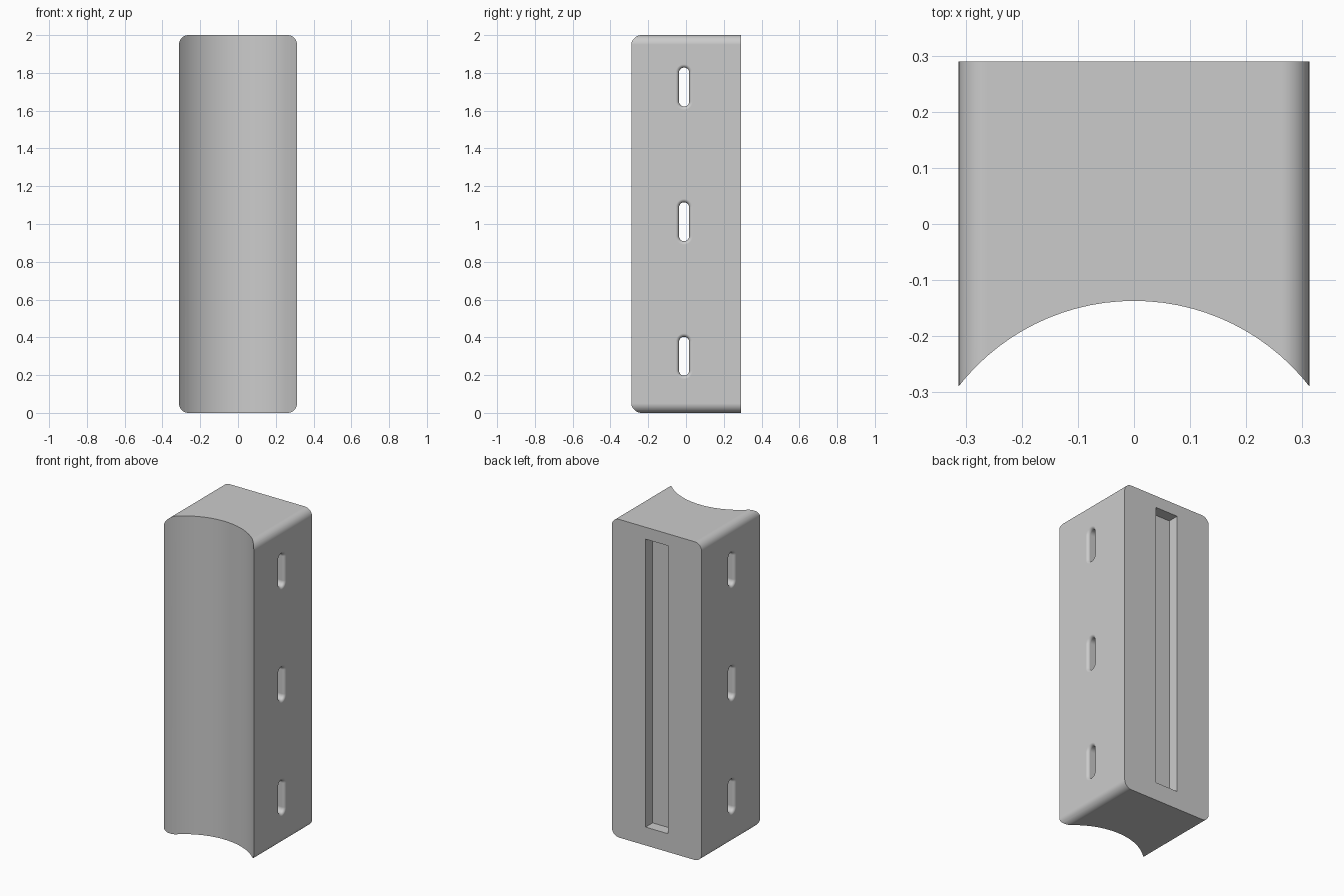
import bpy
import bmesh
from math import cos, sin, pi, radians

if "Cube" in bpy.data.objects:
    bpy.data.objects.remove(bpy.data.objects["Cube"])

HALF_W, HALF_D, HEIGHT = 0.3125, 0.29, 2.0
CORNER = 0.05
FILLET = 0.018

grey = bpy.data.materials.new("plain grey")
grey.use_nodes = True
grey.diffuse_color = (0.6, 0.6, 0.6, 1)
grey.node_tree.nodes["Principled BSDF"].inputs["Base Color"].default_value = grey.diffuse_color


def rounded_rect(half_u, half_v, radius, steps):
    """Outline of a rectangle with round corners, counter-clockwise."""
    points = []
    for i, (su, sv) in enumerate([(1, 1), (-1, 1), (-1, -1), (1, -1)]):
        for k in range(steps + 1):
            a = pi / 2 * (i + k / steps)
            points.append((su * (half_u - radius) + radius * cos(a),
                           sv * (half_v - radius) + radius * sin(a)))
    return points


def loft(name, rings):
    """Closed solid through a list of equal-length rings of 3D points."""
    bm = bmesh.new()
    loops = [[bm.verts.new(p) for p in ring] for ring in rings]
    for a, b in zip(loops, loops[1:]):
        for i in range(len(a)):
            j = (i + 1) % len(a)
            bm.faces.new((a[i], a[j], b[j], b[i]))
    bm.faces.new(loops[0])
    bm.faces.new(loops[-1])
    bmesh.ops.remove_doubles(bm, verts=bm.verts, dist=1e-5)
    bmesh.ops.recalc_face_normals(bm, faces=bm.faces)
    mesh = bpy.data.meshes.new(name)
    bm.to_mesh(mesh)
    bm.free()
    obj = bpy.data.objects.new(name, mesh)
    bpy.context.collection.objects.link(obj)
    mesh.materials.append(grey)
    return obj


# Main block, rounded along its four long depth edges
outline = rounded_rect(HALF_W, HEIGHT / 2, CORNER, 10)
block = loft("grip_block", [[(x, y, z + HEIGHT / 2) for x, z in outline]
                            for y in (-HALF_D, HALF_D)])

# Hollow cylindrical front
R, CY = 0.397, -0.534
circle = [(R * cos(2 * pi * i / 96), CY + R * sin(2 * pi * i / 96)) for i in range(96)]
cutters = [loft("front_hollow_cutter", [[(x, y, z) for x, y in circle] for z in (-0.1, 2.1)])]

# Shallow square-edged groove in the back
groove = [(-0.078, 0.115), (0.078, 0.115), (0.078, 1.925), (-0.078, 1.925)]
cutters.append(loft("back_groove_cutter", [[(x, y, z) for x, z in groove]
                                           for y in (0.22, 0.35)]))


# Three cross slots with rounded ends and filleted mouths
def slot(z_mid):
    flare = [(HALF_W - FILLET * (1 - sin(a)), FILLET * (1 - cos(a)))
             for a in (pi / 2 * k / 5 for k in range(6))]
    flare.append((HALF_W + 0.02, FILLET))
    half = [(-x, grow) for x, grow in reversed(flare)]
    rings = []
    for x, grow in half + flare:
        r = 0.027 + grow
        rings.append([(x, y - 0.01, z + z_mid)
                      for y, z in rounded_rect(r, 0.103 + grow, r, 8)])
    return loft("cross_slot_cutter", rings)


cutters += [slot(z) for z in (0.3, 1.012, 1.725)]

bpy.ops.object.select_all(action='DESELECT')
bpy.context.view_layer.objects.active = block
block.select_set(True)
for cutter in cutters:
    cutter.hide_render = True
    cut = block.modifiers.new("cut", 'BOOLEAN')
    cut.operation = 'DIFFERENCE'
    cut.solver = 'EXACT'
    cut.object = cutter
    bpy.ops.object.modifier_apply(modifier=cut.name)
    bpy.data.objects.remove(cutter)

# Smooth curved faces while flat faces stay flat
bpy.ops.object.shade_smooth_by_angle(angle=radians(30))
weighted = block.modifiers.new("weighted normals", 'WEIGHTED_NORMAL')
weighted.keep_sharp = True
